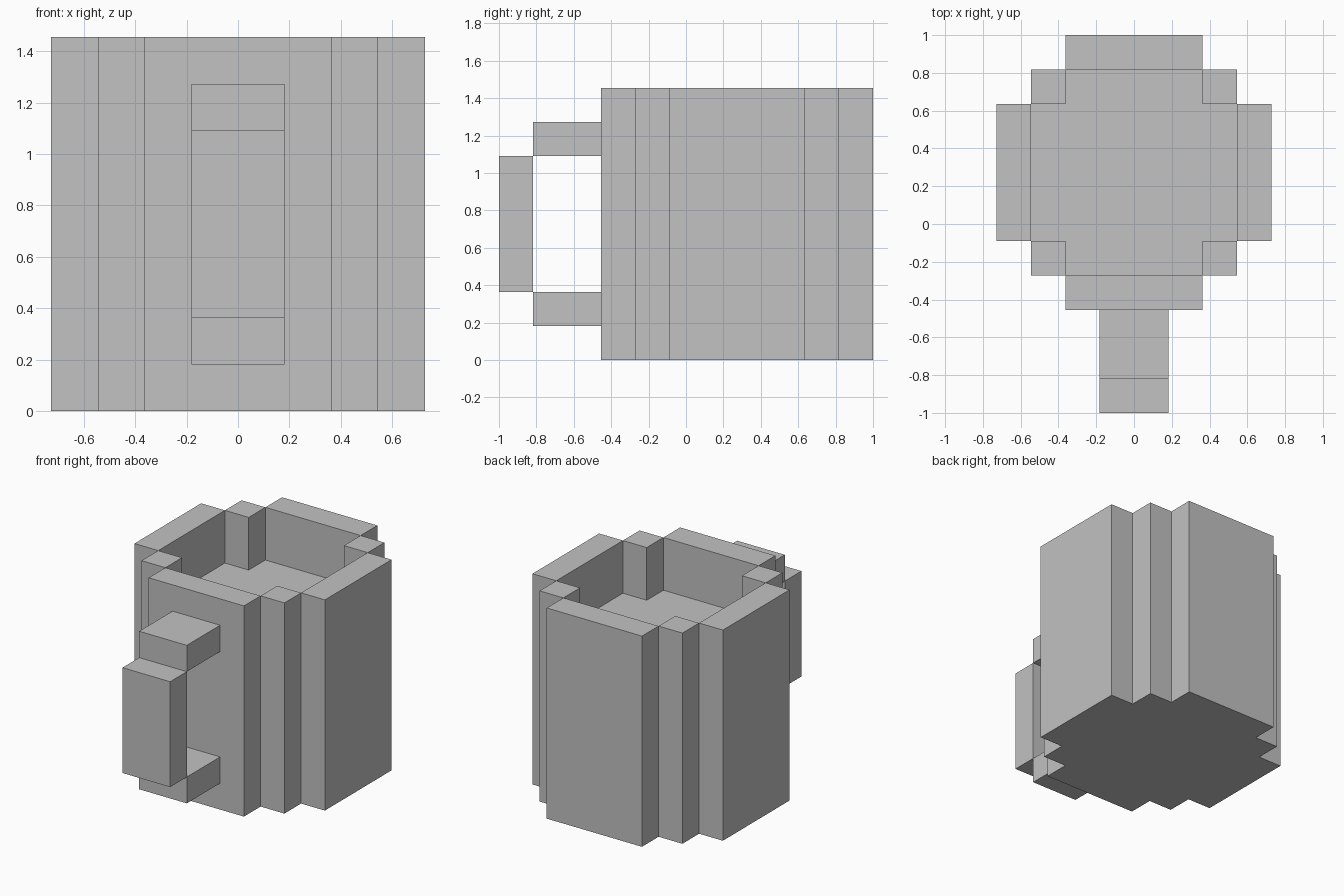
import bpy
import bmesh
from mathutils import Vector

default = bpy.data.objects.get("Cube")
if default:
    bpy.data.objects.remove(default, do_unlink=True)

U = 2 / 11          # one block of the grid
CY = 1.5            # body centre along y, in blocks
HEIGHT = 8          # body height, in blocks
FILL = 6            # level of the inside surface, in blocks

grey = bpy.data.materials.new("plain_grey")
grey.use_nodes = True
colour = (0.54, 0.54, 0.54, 1)
grey.diffuse_color = colour
grey.node_tree.nodes["Principled BSDF"].inputs["Base Color"].default_value = colour


def prism(name, outline, z0, z1):
    """Extrude a flat outline (in blocks) from z0 to z1."""
    bm = bmesh.new()
    base = bm.faces.new([bm.verts.new((x * U, y * U, z0 * U)) for x, y in outline])
    top = bmesh.ops.extrude_face_region(bm, geom=[base], use_keep_orig=True)["geom"]
    bmesh.ops.translate(bm, vec=Vector((0, 0, (z1 - z0) * U)),
                        verts=[v for v in top if isinstance(v, bmesh.types.BMVert)])
    bmesh.ops.recalc_face_normals(bm, faces=bm.faces)
    mesh = bpy.data.meshes.new(name)
    bm.to_mesh(mesh)
    bm.free()
    mesh.materials.append(grey)
    obj = bpy.data.objects.new(name, mesh)
    bpy.context.collection.objects.link(obj)
    return obj


def block(name, x, y, z):
    """Box spanning the given (low, high) ranges in blocks."""
    outline = [(x[0], y[0]), (x[1], y[0]), (x[1], y[1]), (x[0], y[1])]
    return prism(name, outline, *z)


# Solid inside, a plus-shaped column that stops below the rim
quarter = [(3, 2), (2, 2), (2, 3)]
plus = []
for sx, sy in ((1, 1), (-1, 1), (-1, -1), (1, -1)):
    corner = [(sx * x, CY + sy * y) for x, y in quarter]
    plus += corner if sx * sy > 0 else corner[::-1]
prism("mug_filling", plus, 0, FILL)

# Four walls
full = (0, HEIGHT)
block("front_wall", (-2, 2), (CY - 4, CY - 3), full)
block("back_wall", (-2, 2), (CY + 3, CY + 4), full)
block("left_wall", (3, 4), (CY - 2, CY + 2), full)
block("right_wall", (-4, -3), (CY - 2, CY + 2), full)

# Corner posts between the walls
for side, x in (("left", 2), ("right", -3)):
    for end, y in (("front", CY - 3), ("back", CY + 2)):
        block(f"{end}_{side}_post", (x, x + 1), (y, y + 1), full)

# Handle
for name, z in (("lower", 1), ("upper", 6)):
    block(f"{name}_handle_arm", (-1, 1), (CY - 6, CY - 4), (z, z + 1))
block("handle_grip", (-1, 1), (CY - 7, CY - 6), (2, 6))
